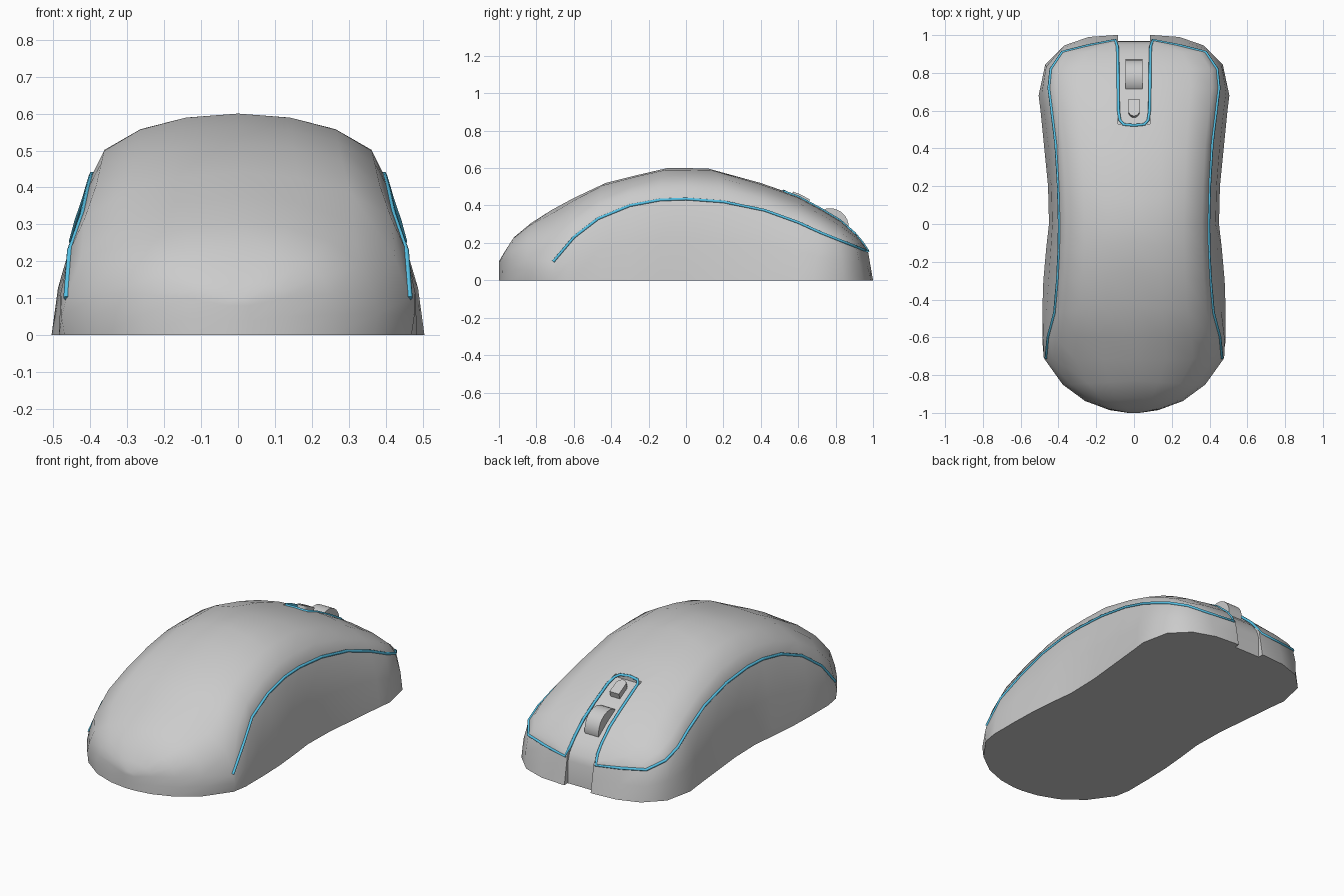
import bpy, bmesh, math
from mathutils import Vector
from mathutils.bvhtree import BVHTree

if "Cube" in bpy.data.objects:
    bpy.data.objects.remove(bpy.data.objects["Cube"])


def material(name, rgb):
    m = bpy.data.materials.new(name)
    m.diffuse_color = (*rgb, 1)
    m.use_nodes = True
    m.node_tree.nodes["Principled BSDF"].inputs["Base Color"].default_value = m.diffuse_color
    return m


grey = material("shell grey", (0.6, 0.6, 0.6))
cyan = material("light strip cyan", (0.10, 0.58, 0.85))


def make(name, bm, mat, angle=40):
    bmesh.ops.recalc_face_normals(bm, faces=bm.faces)
    me = bpy.data.meshes.new(name)
    bm.to_mesh(me)
    me.materials.append(mat)
    ob = bpy.data.objects.new(name, me)
    bpy.context.collection.objects.link(ob)
    smooth(ob, angle)
    return ob


def select(ob):
    bpy.ops.object.select_all(action='DESELECT')
    ob.select_set(True)
    bpy.context.view_layer.objects.active = ob


def smooth(ob, angle):
    select(ob)
    bpy.ops.object.shade_smooth_by_angle(angle=math.radians(angle))


def prism(pts, offset):
    """Extruded solid from a planar polygon."""
    bm = bmesh.new()
    f = bm.faces.new([bm.verts.new(p) for p in pts])
    r = bmesh.ops.extrude_face_region(bm, geom=[f])
    bmesh.ops.translate(bm, vec=offset, verts=[v for v in r["geom"] if isinstance(v, bmesh.types.BMVert)])
    bmesh.ops.recalc_face_normals(bm, faces=bm.faces)
    return bm


# Stations from palm end to buttons: base x, y / shoulder seam x, y, z / spine y, z
stations = [
    (.03, -1, .03, -1, .08, -1, .1),
    (.13, -.985, .13, -.98, .10, -.97, .15),
    (.25, -.94, .25, -.935, .11, -.92, .23),
    (.37, -.85, .365, -.85, .115, -.83, .305),
    (.47, -.71, .465, -.71, .10, -.72, .375),
    (.485, -.62, .455, -.6, .23, -.6, .44),
    (.485, -.45, .42, -.47, .33, -.43, .52),
    (.48, -.3, .405, -.3, .40, -.25, .565),
    (.465, -.13, .397, -.14, .43, -.1, .6),
    (.45, 0, .395, 0, .435, 0, .6),
    (.455, .2, .4, .2, .42, .12, .597),
    (.475, .4, .413, .42, .375, .4, .52),
    (.495, .6, .435, .6, .31, .6, .45),
    (.505, .68, .45, .72, .255, .72, .385),
    (.47, .845, .44, .82, .215, .83, .32),
    (.37, .945, .38, .91, .18, .91, .245),
    (.24, .99, .24, .945, .165, .945, .2),
    (.1, 1, .1, .973, .155, .97, .165),
]


def section(bx, by, sx, sy, sz, ty, tz):
    """Half section: wall, then elliptical shoulder up to the spine."""
    pts = [(bx, by, 0), ((bx + sx) / 2 + .01 * min(1, bx / .3), (by + sy) / 2, sz / 2)]
    for a in (0, 24, 48, 69, 90):
        c, s = math.cos(math.radians(a)), math.sin(math.radians(a))
        pts.append((sx * c, ty + (sy - ty) * c, sz + (tz - sz) * s))
    return pts


# Body shell
bm = bmesh.new()
rings = []
for st in stations:
    right = section(*st)
    left = [(-x, y, z) for x, y, z in right[-2::-1]]
    rings.append([bm.verts.new(p) for p in right + left])
n = len(rings[0])
for a, b in zip(rings, rings[1:]):
    for k in range(n):
        j = (k + 1) % n
        bm.faces.new((a[k], a[j], b[j], b[k]))
for r in (rings[0], rings[-1]):
    for k in range(n // 2):
        quad = [r[k], r[k + 1], r[n - 2 - k], r[n - 1 - k]]
        bm.faces.new(list(dict.fromkeys(quad)))
bmesh.ops.recalc_face_normals(bm, faces=bm.faces)
tree = BVHTree.FromBMesh(bm)
body = make("body_shell", bm, grey, 45)


def top(x, y):
    return tree.ray_cast(Vector((x, y, 2)), Vector((0, 0, -1)))[0].z


# Recessed centre channel and notch in the nose
profile = [(y, top(0, y) - .02) for y in (.53, .6, .7, .78, .86, .91, .95)]
profile += [(.965, .13), (.97, -.1), (1.2, -.1), (1.2, 1), (.53, 1)]
cutter = make("channel_cutter", prism([(-.085, y, z) for y, z in profile], (.17, 0, 0)), grey)
cutter.hide_render = True
mod = body.modifiers.new("channel", 'BOOLEAN')
mod.operation, mod.object, mod.solver = 'DIFFERENCE', cutter, 'EXACT'
select(body)
bpy.ops.object.modifier_apply(modifier="channel")
bpy.data.objects.remove(cutter)
smooth(body, 45)

# Light strip: along each side seam, around the nose and round the channel
half = [Vector(s[2:5]) for s in stations[4:]]
half += [Vector((x, y, top(x, y))) for x, y in (
    (.088, .94), (.086, .9), (.085, .82), (.084, .72), (.082, .6), (.075, .55), (.055, .527), (0, .522))]
path = half + [Vector((-p.x, p.y, p.z)) for p in half[-2::-1]]
cu = bpy.data.curves.new("light_strip", 'CURVE')
cu.dimensions = '3D'
cu.bevel_depth, cu.bevel_resolution, cu.use_fill_caps = .008, 1, True
sp = cu.splines.new('POLY')
sp.points.add(len(path) - 1)
for pt, p in zip(sp.points, path):
    pt.co = (*p, 1)
cu.materials.append(cyan)
strip = bpy.data.objects.new("light_strip", cu)
bpy.context.collection.objects.link(strip)
select(strip)
bpy.ops.object.convert(target='MESH')

# Scroll wheel
ring = [2 * math.pi * i / 32 for i in range(32)]
make("scroll_wheel", prism([(-.045, .77 + .1 * math.cos(a), .285 + .1 * math.sin(a)) for a in ring],
                           (.09, 0, 0)), grey)

# Small button behind the wheel, rounded toward the palm
arc = [math.pi + math.pi * i / 8 for i in range(9)]
outline = [(.03 * math.cos(a), .59 + .03 * math.sin(a)) for a in arc] + [(.03, .65), (-.03, .65)]
make("mode_button", prism([(x, y, top(0, y) - .03) for x, y in outline], (0, .012, .04)), grey)
